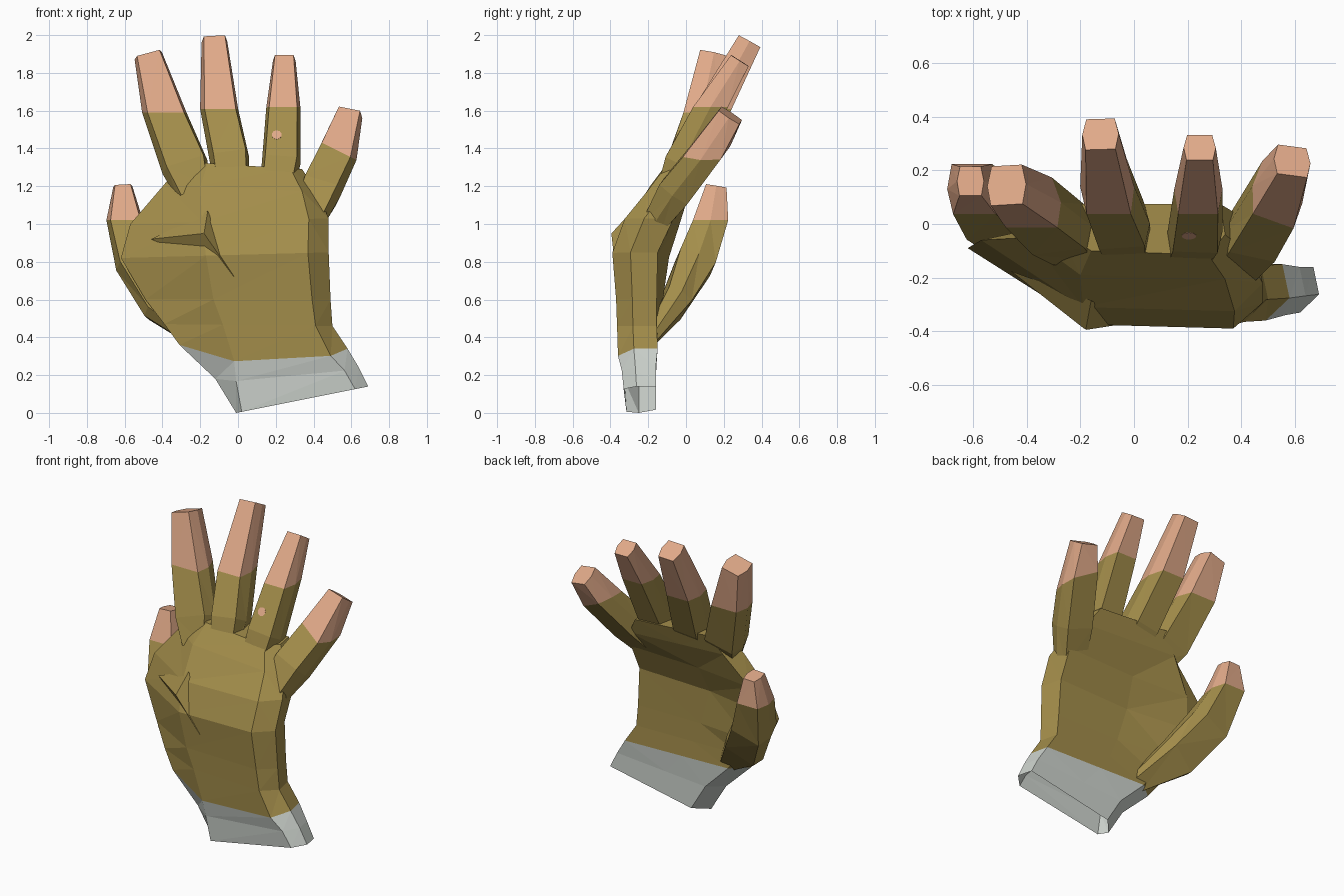
import bpy, bmesh, math
from mathutils import Vector

if "Cube" in bpy.data.objects:
    bpy.data.objects.remove(bpy.data.objects["Cube"])


def material(name, rgb):
    m = bpy.data.materials.new(name)
    m.diffuse_color = (*rgb, 1)
    m.use_nodes = True
    m.node_tree.nodes["Principled BSDF"].inputs["Base Color"].default_value = m.diffuse_color
    return m


GLOVE = material("olive glove", (0.37, 0.27, 0.07))
SKIN = material("skin", (0.75, 0.40, 0.25))
CUFF = material("grey cuff", (0.62, 0.66, 0.62))


def loft(name, rings, mats, split, bottom=True, top=True):
    """Skin closed rings; segments from index `split` up use the second material."""
    bm = bmesh.new()
    vs = [[bm.verts.new(p) for p in r] for r in rings]
    n = len(rings[0])
    for i in range(len(vs) - 1):
        for j in range(n):
            k = (j + 1) % n
            f = bm.faces.new((vs[i][j], vs[i][k], vs[i + 1][k], vs[i + 1][j]))
            f.material_index = int(i >= split)
    if bottom:
        bm.faces.new(vs[0][::-1])
    if top:
        bm.faces.new(vs[-1]).material_index = 1
    # flat low-poly facets
    bmesh.ops.triangulate(bm, faces=bm.faces[:])
    bmesh.ops.recalc_face_normals(bm, faces=bm.faces[:])
    me = bpy.data.meshes.new(name)
    bm.to_mesh(me)
    bm.free()
    for m in mats:
        me.materials.append(m)
    ob = bpy.data.objects.new(name, me)
    bpy.context.collection.objects.link(ob)
    return ob


# six-sided finger section: (across, front to back)
SECTION = [(-.82, -1), (.82, -1), (1, 0), (.78, 1), (-.78, 1), (-1, 0)]


def finger(name, stations, split, tilt=0):
    """stations: x, y, z, half width, half depth; glove ends level, or tilted in x."""
    c = [Vector(s[:3]) for s in stations]
    rings = []
    for i, s in enumerate(stations):
        t = (c[min(i + 1, len(c) - 1)] - c[max(i - 1, 0)]).normalized()
        u = Vector((1, 0, 0))
        u = (u - u.dot(t) * t).normalized()
        d = t.cross(u)
        ring = [c[i] + u * a * s[3] + d * b * s[4] for a, b in SECTION]
        if i == split:
            n = Vector((tilt, 0, 1))
            ring = [p + t * (n.dot(c[i] - p) / n.dot(t)) for p in ring]
        rings.append(ring)
    return loft(name, rings, (GLOVE, SKIN), split, bottom=False)


# fingers and thumb, root to tip
finger("index_finger", [(-.23, -.10, 1.15, .09, .05), (-.28, -.02, 1.30, .125, .09),
                        (-.39, .08, 1.59, .112, .09), (-.475, .145, 1.89, .075, .075)], 2)
finger("middle_finger", [(-.03, -.10, 1.17, .09, .05), (-.045, -.005, 1.34, .105, .095),
                         (-.10, .14, 1.61, .10, .09), (-.125, .335, 1.965, .068, .065)], 2)
finger("ring_finger", [(.20, -.11, 1.15, .09, .05), (.228, -.025, 1.32, .102, .09),
                       (.24, .13, 1.62, .09, .08), (.245, .285, 1.865, .06, .055)], 2)
finger("little_finger", [(.36, -.17, 1.0, .09, .06), (.44, -.05, 1.18, .11, .09),
                         (.535, .11, 1.385, .105, .085), (.59, .235, 1.575, .07, .065)], 2, .5)
finger("thumb", [(-.18, -.20, .38, .06, .035), (-.39, -.06, .58, .13, .07),
                 (-.53, .05, .80, .125, .10), (-.60, .13, 1.02, .095, .09),
                 (-.61, .16, 1.20, .05, .055)], 3)


def palm_ring(xl, zl, xr, zr, xf, yf, yb, yl, dip=0):
    """Tilted section: left edge, front ridge at xf, front right, right, back."""
    w = xr - xl
    pts = [(xl, yl, 0), (xf, yf + .015, dip), (xr - .1 * w, yf, dip * .5),
           (xr, yf * .6 + yb * .4, 0), (xr - .03 * w, yb, 0),
           (xl + .5 * w, yb, 0), (xl + .12 * w, max(yb, (yb + yl) / 2 + .03), 0)]
    return [(x, y, zl + (zr - zl) * (x - xl) / w + dz) for x, y, dz in pts]


cuff_top = palm_ring(-.31, .36, .58, .34, -.02, -.36, -.15, -.24, -.08)

# cuff, open at the wrist
loft("cuff", [palm_ring(-.01, 0, .69, .14, .02, -.33, -.16, -.25),
              palm_ring(-.12, .18, .64, .24, -.01, -.34, -.16, -.25, -.02),
              cuff_top], (CUFF, CUFF), 9, bottom=False, top=False)

# palm and back of the hand
loft("palm", [cuff_top,
              palm_ring(-.39, .47, .50, .46, -.08, -.365, -.155, -.21),
              palm_ring(-.49, .60, .49, .60, -.13, -.37, -.155, -.15),
              palm_ring(-.62, .82, .48, .85, -.17, -.39, -.15, -.09),
              palm_ring(-.57, 1.00, .48, 1.03, -.19, -.325, -.065, -.06),
              palm_ring(-.39, 1.21, .42, 1.17, -.20, -.205, .03, -.05),
              palm_ring(-.29, 1.33, .34, 1.29, -.16, -.115, .075, -.01)],
     (GLOVE, GLOVE), 9, bottom=False)

# raised knuckle fold on the back of the hand
base = [(-.46, -.175, .92), (-.16, -.285, 1.07), (-.02, -.37, .72)]
apex = (-.18, -.395, .95)
loft("knuckle_fold", [base, [Vector(apex) + (Vector(p) - Vector(apex)) * .02 for p in base]],
     (GLOVE, GLOVE), 9, bottom=False)

# small round hole on the ring finger showing skin
slope = Vector((0, -.87, .49))
bpy.ops.mesh.primitive_cylinder_add(vertices=10, radius=.027, depth=.009,
                                    location=Vector((.205, .030, 1.43)) + slope * .082,
                                    rotation=slope.to_track_quat('Z', 'Y').to_euler())
spot = bpy.context.object
spot.name = "skin_spot"
spot.data.materials.append(SKIN)
